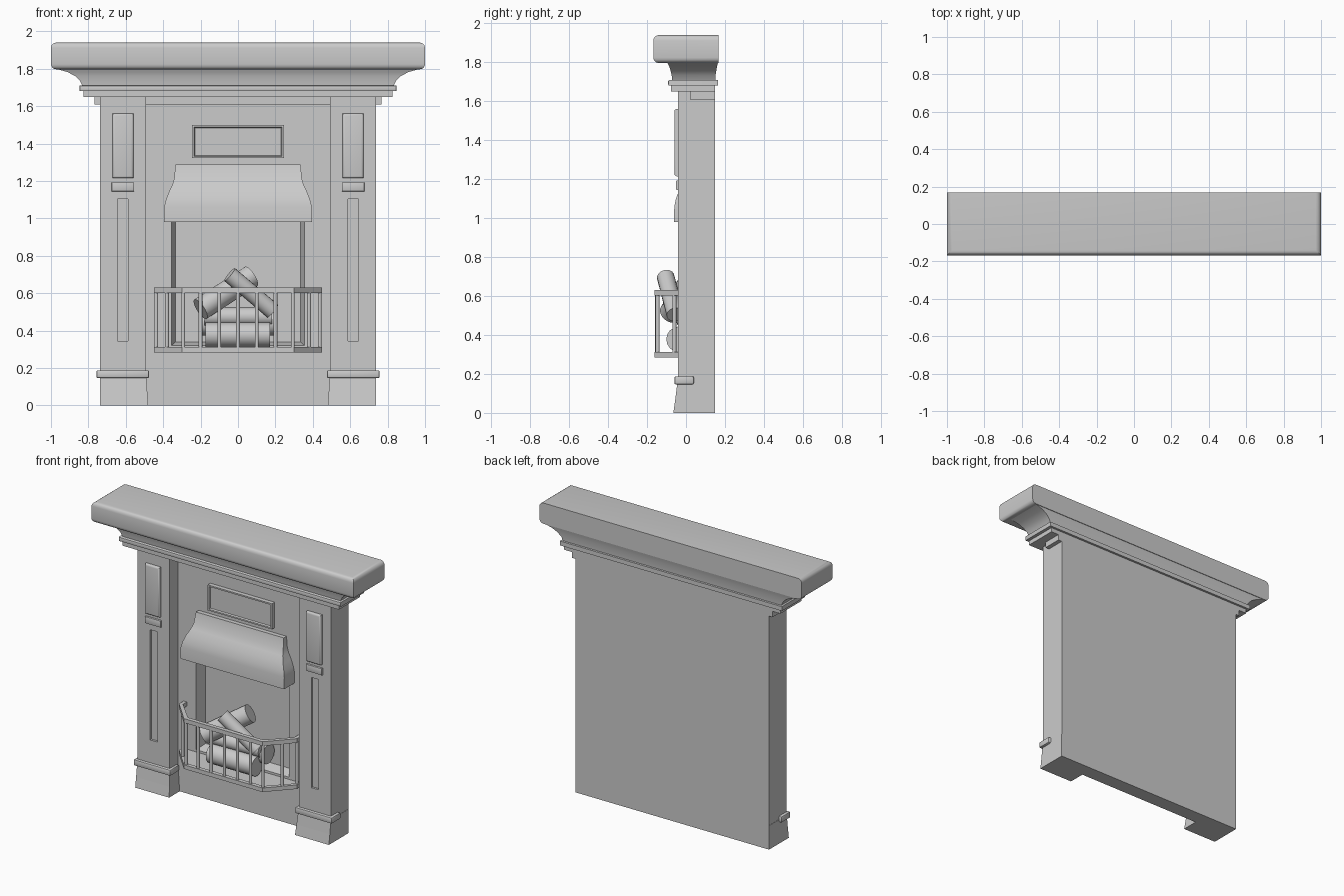
import bpy, bmesh, math
from mathutils import Vector

if "Cube" in bpy.data.objects:
    bpy.data.objects.remove(bpy.data.objects["Cube"])


def finish(name, bm, angle=None):
    bmesh.ops.recalc_face_normals(bm, faces=bm.faces)
    me = bpy.data.meshes.new(name)
    bm.to_mesh(me)
    bm.free()
    ob = bpy.data.objects.new(name, me)
    bpy.context.collection.objects.link(ob)
    if angle:
        bpy.ops.object.select_all(action='DESELECT')
        ob.select_set(True)
        bpy.context.view_layer.objects.active = ob
        bpy.ops.object.shade_smooth_by_angle(angle=math.radians(angle))
    return ob


def loft(name, rings, angle=None):
    """Stack of rectangles (x0, x1, y0, y1, z) joined into a solid."""
    bm = bmesh.new()
    rows = [[bm.verts.new((x, y, z)) for x, y in ((a, c), (b, c), (b, d), (a, d))]
            for a, b, c, d, z in rings]
    bm.faces.new(rows[0])
    bm.faces.new(rows[-1])
    for lo, hi in zip(rows, rows[1:]):
        for i in range(4):
            j = (i + 1) % 4
            bm.faces.new((lo[i], lo[j], hi[j], hi[i]))
    return finish(name, bm, angle)


def prism(name, pts, z0, z1):
    """Plan outline extruded upward."""
    bm = bmesh.new()
    f = bm.faces.new([bm.verts.new((x, y, z0)) for x, y in pts])
    r = bmesh.ops.extrude_face_region(bm, geom=[f])
    bmesh.ops.translate(bm, vec=(0, 0, z1 - z0),
                        verts=[v for v in r['geom'] if isinstance(v, bmesh.types.BMVert)])
    return finish(name, bm)


def box(name, x0, x1, y0, y1, z0, z1, bevel=0, segs=3, pick=None):
    bm = bmesh.new()
    bmesh.ops.create_cube(bm, size=1)
    for v in bm.verts:
        v.co = Vector(((x0 + x1) / 2 + v.co.x * (x1 - x0), (y0 + y1) / 2 + v.co.y * (y1 - y0),
                       (z0 + z1) / 2 + v.co.z * (z1 - z0)))
    if bevel:
        edges = [e for e in bm.edges if pick is None or pick(e)]
        bmesh.ops.bevel(bm, geom=edges, offset=bevel, segments=segs, profile=0.5, affect='EDGES')
    return finish(name, bm, 40 if bevel else None)


def rod(name, a, b, r, sides):
    a, b = Vector(a), Vector(b)
    bm = bmesh.new()
    bmesh.ops.create_cone(bm, cap_ends=True, segments=sides, radius1=r, radius2=r, depth=(b - a).length)
    ob = finish(name, bm, 50)
    ob.location = (a + b) / 2
    ob.rotation_euler = (b - a).to_track_quat('Z', 'Y').to_euler()
    return ob


def cut(ob, cutter):
    m = ob.modifiers.new('cut', 'BOOLEAN')
    m.operation, m.solver, m.object = 'DIFFERENCE', 'EXACT', cutter
    cutter.hide_render = True
    cutter.hide_set(True)


# Surround: two pilasters joined by a recessed middle
F, R, B = -0.04, 0.05, 0.15
surround = prism('surround', [(-.737, B), (-.737, F), (-.493, F), (-.493, R),
                              (.493, R), (.493, F), (.737, F), (.737, B)], 0, 1.655)
bm = bmesh.new()
front = [bm.verts.new((x, R - .02, z)) for x, z in ((-.36, .315), (.36, .315), (.36, 1.03), (-.36, 1.03))]
back = [bm.verts.new((x, .125, z)) for x, z in ((-.335, .34), (.335, .34), (.335, 1.0), (-.335, 1.0))]
bm.faces.new(front)
bm.faces.new(back)
for i in range(4):
    j = (i + 1) % 4
    bm.faces.new((front[i], front[j], back[j], back[i]))
cut(surround, finish('firebox_cutter', bm))


def front_edge(e):
    return sum(v.co.y for v in e.verts) / 2 < F - .005 and abs(e.verts[0].co.y - e.verts[1].co.y) < .001


# Pilaster panels, plinths and collars
for s, side in ((-1, 'left'), (1, 'right')):
    c = s * .615
    box(side + '_upper_panel', c - .056, c + .056, -.06, -.03, 1.215, 1.56, .012, 3, front_edge)
    box(side + '_small_panel', c - .06, c + .06, -.052, -.03, 1.145, 1.193, .006, 2, front_edge)
    cut(surround, box(side + '_groove_cutter', c - .028, c + .028, -.1, -.025, .345, 1.105))
    rings = []
    for z, inner, y in ((0, .48, -.065), (.07, .485, -.055), (.165, .491, -.043)):
        x0, x1 = sorted((s * inner, s * .739))
        rings.append((x0, x1, y, B - .001, z))
    loft(side + '_plinth', rings)
    x0, x1 = sorted((s * .475, s * .757))
    box(side + '_collar', x0, x1, -.06, .04, .146, .188, .008, 2)

# Stepped cornice, cove and mantel shelf
box('cornice_lower', -.766, .766, .02, B, 1.61, 1.655)
box('cornice_middle', -.825, .825, -.078, B, 1.65, 1.682)
box('cornice_upper', -.847, .847, -.092, .165, 1.68, 1.71, .008, 2,
    lambda e: max(v.co.y for v in e.verts) < 0)
loft('cove', [(-x, x, y, yb, z) for x, y, yb, z in
              ((.83, -.070, .15, 1.705), (.845, -.074, .152, 1.735), (.87, -.08, .156, 1.76),
               (.91, -.087, .16, 1.782), (.98, -.098, .165, 1.802))], 40)
box('mantel_shelf', -1, 1, -.168, .168, 1.797, 1.94, .028, 4,
    lambda e: abs(e.verts[0].co.z - e.verts[1].co.z) < .001 and
    not all(v.co.y > 0 for v in e.verts))

# Framed plaque above the hood
bm = bmesh.new()
bmesh.ops.create_cube(bm, size=1)
for v in bm.verts:
    v.co = Vector((v.co.x * .49, .04 + v.co.y * .04, 1.41 + v.co.z * .176))
f = min(bm.faces, key=lambda q: q.calc_center_median().y)
bmesh.ops.inset_individual(bm, faces=[f], thickness=.014)
bmesh.ops.inset_individual(bm, faces=[f], thickness=.006, depth=-.012)
finish('plaque', bm)

# Flared hood
loft('hood', [(-x, x, y, R + .01, z) for x, y, z in
              ((.395, -.062, .98), (.395, -.06, 1.06), (.387, -.053, 1.095), (.37, -.037, 1.14),
               (.351, -.014, 1.18), (.341, .005, 1.215), (.335, .02, 1.287))], 40)

# Grate: floor, two rails and upright bars
outer = [(-.45, .055), (-.45, .0), (-.3, -.162), (.3, -.162), (.45, 0), (.45, .055)]
inner = [(.425, .055), (.425, .008), (.288, -.134), (-.288, -.134), (-.425, .008), (-.425, .055)]
prism('grate_floor', outer, .294, .305)
prism('grate_lower_rail', outer + inner, .284, .312)
prism('grate_upper_rail', outer + inner, .602, .631)
bars = [(x * .1, -.148) for x in range(-2, 3)]
for s in (-1, 1):
    bars += [(s * .293, -.146), (s * .38, -.06), (s * .437, .02)]
for x, y in bars:
    rod('grate_bar', (x, y, .3), (x, y, .615), .0105, 10)

# Stacked logs
logs = [((-.175, -.035, .378), (.17, -.035, .378), .066),
        ((-.2, .05, .44), (.2, .045, .44), .066),
        ((-.18, .0, .475), (.18, .01, .475), .05),
        ((-.20, -.075, .515), (.07, .035, .69), .062),
        ((-.045, -.105, .700), (.185, -.055, .505), .045)]
for a, b, r in logs:
    rod('log', a, b, r, 16)
